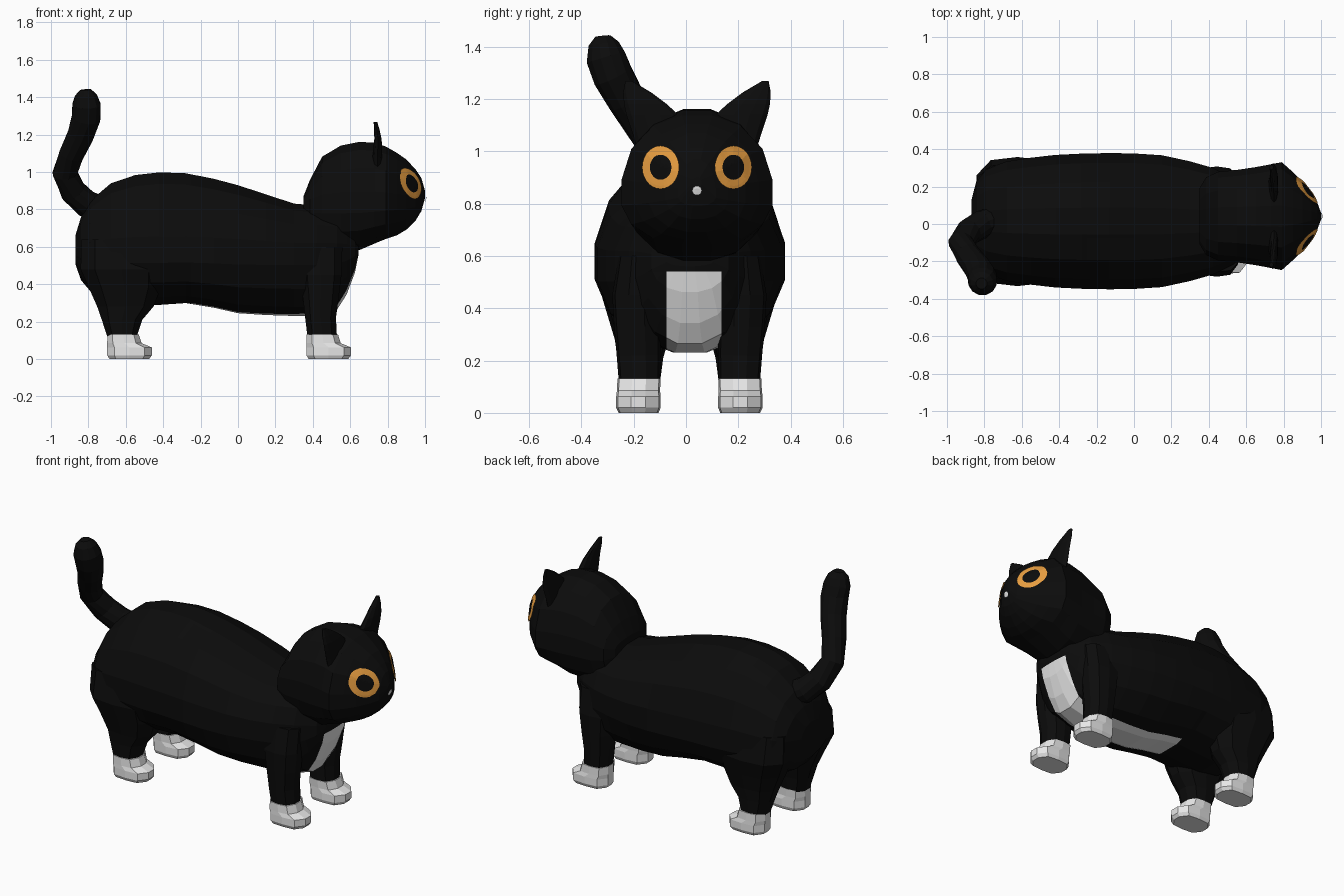
import bpy, bmesh, math
from mathutils import Vector
from mathutils.bvhtree import BVHTree

if "Cube" in bpy.data.objects:
    bpy.data.objects.remove(bpy.data.objects["Cube"])


def material(name, rgb):
    m = bpy.data.materials.new(name)
    m.diffuse_color = (*rgb, 1)
    m.use_nodes = True
    m.node_tree.nodes["Principled BSDF"].inputs["Base Color"].default_value = m.diffuse_color
    return m


BLACK = material("black fur", (0.0035, 0.0035, 0.0035))
WHITE = material("white fur", (0.8, 0.8, 0.8))
ORANGE = material("orange iris", (0.85, 0.36, 0.055))

BODY_Y, HEAD_Y = 0.015, 0.042


def finish(name, bm, mats):
    me = bpy.data.meshes.new(name)
    bm.to_mesh(me)
    bm.free()
    for m in mats:
        me.materials.append(m)
    ob = bpy.data.objects.new(name, me)
    bpy.context.collection.objects.link(ob)
    return ob


def loft(rings):
    """Closed skin through a list of equal-length point rings."""
    bm = bmesh.new()
    vs = [[bm.verts.new(p) for p in r] for r in rings]
    n = len(rings[0])
    for a, b in zip(vs, vs[1:]):
        for i in range(n):
            j = (i + 1) % n
            bm.faces.new((a[i], a[j], b[j], b[i]))
    bm.faces.new(vs[0][::-1])
    bm.faces.new(vs[-1])
    bmesh.ops.recalc_face_normals(bm, faces=bm.faces[:])
    return bm


def oval(n, power):
    """Unit superellipse points."""
    out = []
    for i in range(n):
        a = 2 * math.pi * (i + 0.5) / n
        c, s = math.cos(a), math.sin(a)
        k = (abs(c) ** power + abs(s) ** power) ** (-1 / power)
        out.append((c * k, s * k))
    return out


def ring_x(x, top, bottom, half, mid, cy, n=16, power=2.1):
    """Upright ring: widest at height mid."""
    mid = min(max(mid, bottom + 0.02), top - 0.02)
    return [(x, cy + half * c, mid + s * ((top - mid) if s > 0 else (mid - bottom)))
            for c, s in oval(n, power)]


def ring_z(z, x0, x1, y0, y1, side, cy, n=10, power=2.8):
    """Level ring filling a box, on one side of the centre line."""
    return [((x0 + x1) / 2 + (x1 - x0) / 2 * c,
             cy + side * ((y0 + y1) / 2 + (y1 - y0) / 2 * s), z)
            for c, s in oval(n, power)]


# Body: x, top, bottom, half width
body_rings = [
    (-0.87, 0.66, 0.51, 0.11), (-0.84, 0.76, 0.42, 0.23), (-0.79, 0.85, 0.36, 0.285),
    (-0.68, 0.945, 0.30, 0.325), (-0.55, 0.99, 0.28, 0.345), (-0.42, 1.005, 0.285, 0.36),
    (-0.28, 1.0, 0.295, 0.367), (-0.13, 0.97, 0.27, 0.37), (0.0, 0.935, 0.24, 0.368),
    (0.15, 0.885, 0.23, 0.358), (0.30, 0.835, 0.225, 0.325), (0.42, 0.825, 0.225, 0.29),
    (0.53, 0.82, 0.26, 0.235), (0.58, 0.80, 0.34, 0.19), (0.625, 0.76, 0.46, 0.15),
    (0.645, 0.70, 0.56, 0.09)]
bm = loft([ring_x(x, t, b, h, 0.57, BODY_Y) for x, t, b, h in body_rings])

# White chest and belly patch, cut in and coloured by position and direction
PATCH_Y, PATCH_W = 0.03, 0.105
for co, no in [((0, PATCH_Y - PATCH_W, 0), (0, 1, 0)), ((0, PATCH_Y + PATCH_W, 0), (0, 1, 0)),
               ((0, 0, 0.54), (0, 0, 1)), ((-0.25, 0, 0), (1, 0, 0))]:
    bmesh.ops.bisect_plane(bm, geom=bm.verts[:] + bm.edges[:] + bm.faces[:],
                           plane_co=co, plane_no=no)
bm.normal_update()
for f in bm.faces:
    c = f.calc_center_median()
    if (abs(c.y - PATCH_Y) < PATCH_W and c.x > -0.25 and c.z < 0.54
            and (f.normal.z < -0.2 or f.normal.x > 0.4)):
        f.material_index = 1
finish("body", bm, [BLACK, WHITE])

# Legs and paws: z, x0, x1, inner y, outer y
front_leg = [(0.60, 0.32, 0.56, 0.12, 0.27), (0.45, 0.33, 0.555, 0.11, 0.295),
             (0.33, 0.345, 0.54, 0.11, 0.288), (0.22, 0.358, 0.525, 0.11, 0.278),
             (0.12, 0.37, 0.53, 0.112, 0.27)]
back_leg = [(0.64, -0.84, -0.42, 0.09, 0.31), (0.48, -0.845, -0.40, 0.06, 0.345),
            (0.38, -0.80, -0.41, 0.06, 0.315), (0.28, -0.755, -0.45, 0.08, 0.285),
            (0.21, -0.73, -0.51, 0.10, 0.275), (0.12, -0.70, -0.54, 0.112, 0.27)]
paw = [(0.0, 0.012, 0.225, 0.118, 0.27), (0.02, 0.0, 0.24, 0.11, 0.28),
       (0.062, 0.0, 0.24, 0.11, 0.28), (0.085, 0.0, 0.185, 0.112, 0.277),
       (0.132, 0.002, 0.17, 0.11, 0.275)]
for side, word in ((-1, "right"), (1, "left")):
    for part, leg, px in (("front", front_leg, 0.365), ("back", back_leg, -0.70)):
        finish(f"{part}_leg_{word}",
               loft([ring_z(*r, side, 0.013) for r in leg]), [BLACK])
        finish(f"{part}_paw_{word}",
               loft([ring_z(z, px + a, px + b, c, d, side, 0.013, power=3.5)
                     for z, a, b, c, d in paw]), [WHITE])

# Head: x, top, bottom, half width
head_rings = [
    (0.35, 0.87, 0.64, 0.15), (0.385, 0.96, 0.59, 0.21), (0.45, 1.085, 0.57, 0.24),
    (0.55, 1.145, 0.57, 0.25), (0.65, 1.165, 0.58, 0.265), (0.73, 1.16, 0.615, 0.28),
    (0.79, 1.14, 0.64, 0.292), (0.85, 1.105, 0.66, 0.238), (0.90, 1.07, 0.69, 0.187),
    (0.95, 1.015, 0.74, 0.122), (0.98, 0.97, 0.79, 0.073), (1.0, 0.90, 0.86, 0.018)]
head = finish("head", loft([ring_x(x, t, b, h, 0.83, HEAD_Y, power=2.25)
                            for x, t, b, h in head_rings]), [BLACK])

# Ears: z, inner y, outer y, x centre, half thickness
ear = [(1.0, 0.06, 0.225, 0.745, 0.028), (1.08, 0.062, 0.25, 0.745, 0.027),
       (1.14, 0.072, 0.27, 0.748, 0.024), (1.18, 0.115, 0.279, 0.748, 0.02),
       (1.225, 0.175, 0.282, 0.742, 0.016), (1.268, 0.248, 0.274, 0.735, 0.01)]
for side, word in ((-1, "right"), (1, "left")):
    finish(f"ear_{word}", loft([ring_z(z, x - t, x + t, a, b, side, HEAD_Y, power=2)
                                for z, a, b, x, t in ear]), [BLACK])

# Tail: tube along a path (x, y, z, radius)
path = [(-0.74, 0.02, 0.80, 0.075), (-0.81, 0.0, 0.83, 0.075), (-0.88, -0.04, 0.895, 0.072),
        (-0.925, -0.10, 0.995, 0.068), (-0.89, -0.165, 1.095, 0.068),
        (-0.84, -0.23, 1.20, 0.073), (-0.812, -0.28, 1.29, 0.079),
        (-0.81, -0.307, 1.36, 0.078), (-0.813, -0.315, 1.41, 0.06), (-0.815, -0.318, 1.44, 0.03)]
pts = [Vector(p[:3]) for p in path]
rings = []
for i, p in enumerate(pts):
    t = (pts[min(i + 1, len(pts) - 1)] - pts[max(i - 1, 0)]).normalized()
    u = t.cross(Vector((0, 1, 0))).normalized()
    v = u.cross(t)
    rings.append([p + path[i][3] * (c * u + s * v) for c, s in oval(12, 2)])
finish("tail", loft(rings), [BLACK])

# Eyes and nose: thin discs laid onto the head surface
tree = BVHTree.FromPolygons([v.co for v in head.data.vertices],
                            [p.vertices[:] for p in head.data.polygons])


def disc(name, cy, cz, ry, rz, levels, split, mats, n=28):
    bm = bmesh.new()

    def on_head(y, z):
        hit, normal, _, _ = tree.ray_cast(Vector((2, y, z)), Vector((-1, 0, 0)))
        return bm.verts.new(hit + normal * 0.007)

    centre = on_head(cy, cz)
    prev = None
    for k in levels:
        cur = [on_head(cy + ry * k * math.cos(2 * math.pi * i / n),
                       cz + rz * k * math.sin(2 * math.pi * i / n)) for i in range(n)]
        for i in range(n):
            j = (i + 1) % n
            f = bm.faces.new((centre, cur[i], cur[j]) if prev is None
                             else (prev[i], cur[i], cur[j], prev[j]))
            f.material_index = int(k > split)
        prev = cur
    finish(name, bm, mats)


for side, word in ((-1, "right"), (1, "left")):
    disc(f"eye_{word}", HEAD_Y + side * 0.135, 0.937, 0.07, 0.081,
         (0.2, 0.4, 0.58, 0.72, 0.86, 1.0), 0.6, [BLACK, ORANGE])
disc("nose", HEAD_Y, 0.851, 0.018, 0.018, (0.5, 1.0), 2, [WHITE], 10)
